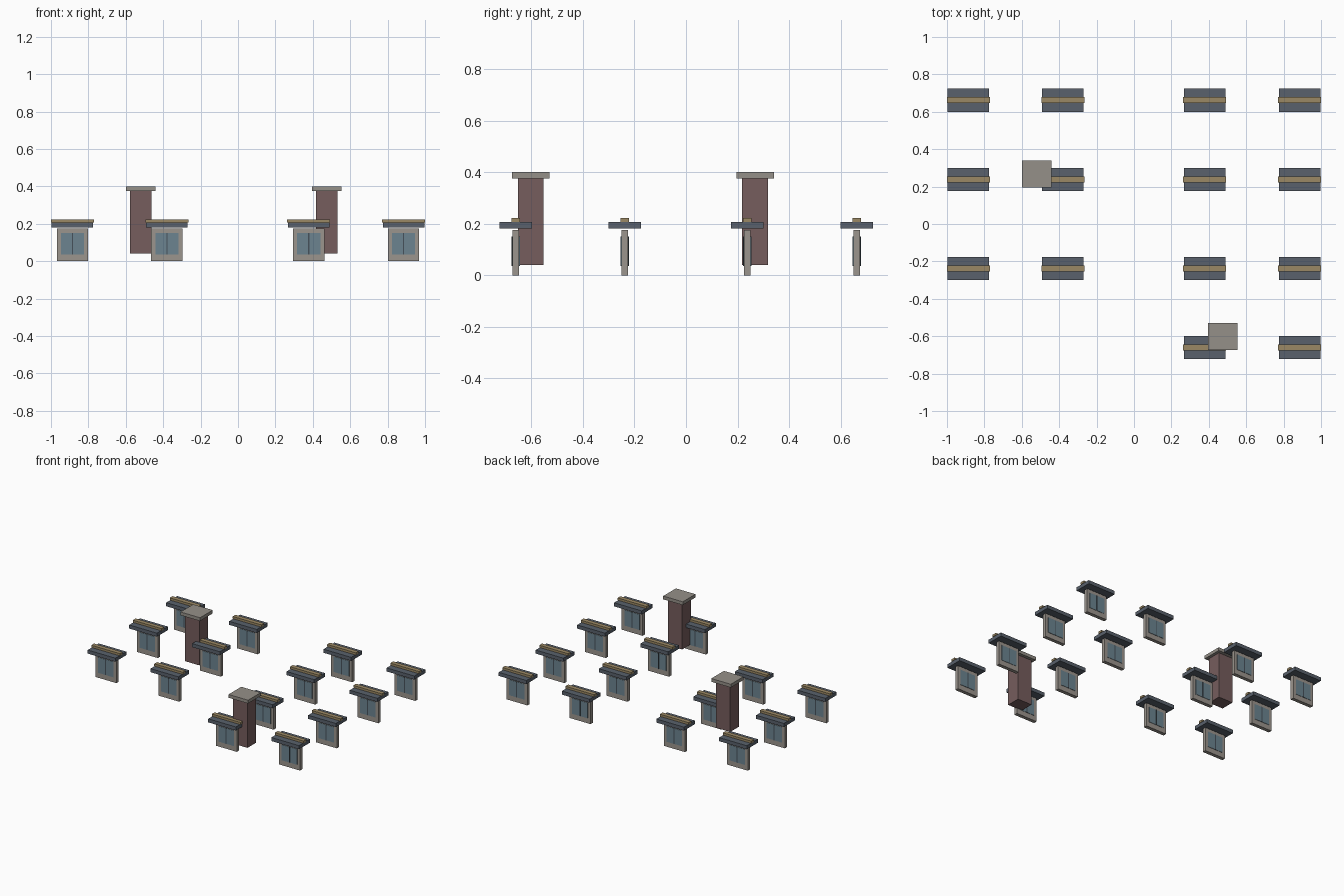
import bpy

if "Cube" in bpy.data.objects:
    bpy.data.objects.remove(bpy.data.objects["Cube"])


def material(name, rgb):
    m = bpy.data.materials.new(name)
    m.diffuse_color = (*rgb, 1)
    m.use_nodes = True
    m.node_tree.nodes["Principled BSDF"].inputs["Base Color"].default_value = m.diffuse_color
    return m


STONE = material("stone", (0.33, 0.30, 0.27))
SLATE = material("slate", (0.10, 0.12, 0.15))
RIDGE = material("ridge_tan", (0.33, 0.25, 0.13))
GLASS = material("glass", (0.15, 0.23, 0.28))
BAR = material("dark_bar", (0.06, 0.08, 0.10))
BRICK = material("brick", (0.18, 0.11, 0.11))
CAP = material("cap_stone", (0.30, 0.28, 0.25))


def box(name, x, y, z0, z1, sx, sy, mat):
    bpy.ops.mesh.primitive_cube_add(size=1, location=(x, y, (z0 + z1) / 2))
    o = bpy.context.object
    o.name = name
    o.scale = (sx, sy, z1 - z0)
    bpy.ops.object.transform_apply(location=False, rotation=False, scale=True)
    o.data.materials.append(mat)
    return o


def dormer(x, y):
    box("dormer_wall", x, y, 0, 0.175, 0.168, 0.026, STONE)
    box("dormer_glass", x, y, 0.037, 0.15, 0.124, 0.031, GLASS)
    box("dormer_mullion", x, y, 0.037, 0.15, 0.007, 0.034, BAR)
    box("dormer_roof", x, y, 0.181, 0.207, 0.222, 0.125, SLATE)
    box("dormer_ridge", x, y, 0.207, 0.223, 0.23, 0.032, RIDGE)


def chimney(x, y):
    box("chimney_stack", x, y, 0.04, 0.377, 0.115, 0.1, BRICK)
    box("chimney_cap", x, y, 0.376, 0.4, 0.157, 0.145, CAP)


# Grid of dormers, with two left out at the front left
for y in (-0.66, -0.238, 0.238, 0.662):
    for x in (-0.885, -0.38, 0.378, 0.885):
        if not (y < -0.5 and x < 0):
            dormer(x, y)

# Two chimneys
chimney(-0.52, 0.268)
chimney(0.475, -0.602)
